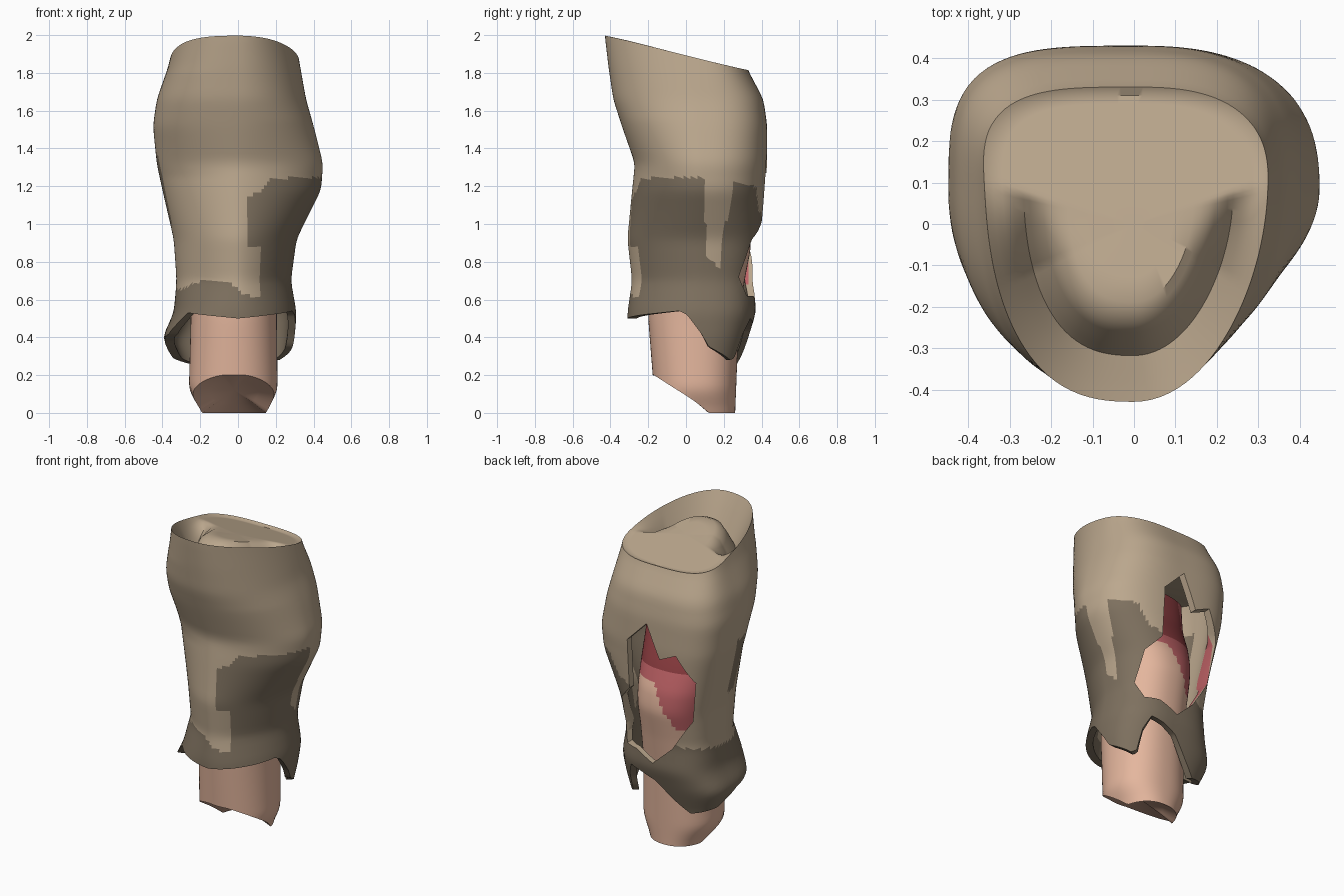
import bpy, bmesh, math

cube = bpy.data.objects.get("Cube")
if cube:
    bpy.data.objects.remove(cube)


def material(name, rgb):
    m = bpy.data.materials.new(name)
    m.use_nodes = True
    m.diffuse_color = (*rgb, 1)
    m.node_tree.nodes["Principled BSDF"].inputs["Base Color"].default_value = (*rgb, 1)
    return m


CLOTH = material("tan cloth", (0.50, 0.39, 0.27))
STAIN = material("stained cloth", (0.21, 0.165, 0.115))
SKIN = material("skin", (0.78, 0.47, 0.34))
FLESH = material("red flesh", (0.51, 0.12, 0.13))
DEEP = material("deep red flesh", (0.26, 0.045, 0.05))


def lerp_table(table, t):
    """Piecewise linear lookup; each row is (key, value, ...)."""
    if t <= table[0][0]:
        return table[0][1:]
    for lo, hi in zip(table, table[1:]):
        if t <= hi[0]:
            f = (t - lo[0]) / max(hi[0] - lo[0], 1e-6)
            return [p + f * (q - p) for p, q in zip(lo[1:], hi[1:])]
    return table[-1][1:]


def soft_table(table, t, w=0.035):
    """Lookup with rounded corners."""
    sets = [lerp_table(table, t + d) for d in (-w, 0, 0, w)]
    return [sum(v) / 4 for v in zip(*sets)]


def outline(rows, cx, cy, ang, z, powers):
    """Point on a lopsided superellipse; powers go by quadrant from +x +y."""
    x0, x1, y0, y1 = soft_table(rows, z)
    c, s = math.cos(ang), math.sin(ang)
    a = x1 - cx if c > 0 else cx - x0
    b = y1 - cy if s > 0 else cy - y0
    n = powers[(0 if c > 0 else 1) if s > 0 else (3 if c > 0 else 2)]
    r = (abs(c / a) ** n + abs(s / b) ** n) ** (-1 / n)
    return cx + r * c, cy + r * s


def loft(name, rings, mats, start, end, rule):
    """Skin a list of vertex rings and close both ends to a centre point."""
    bm = bmesh.new()
    loops = [[bm.verts.new(p) for p in ring] for ring in rings]
    n = len(loops[0])
    for lo, hi in zip(loops, loops[1:]):
        for i in range(n):
            j = (i + 1) % n
            bm.faces.new((lo[i], lo[j], hi[j], hi[i]))
    for loop, centre in ((loops[0], start), (loops[-1], end)):
        tip = bm.verts.new(centre)
        for i in range(n):
            bm.faces.new((loop[i], loop[(i + 1) % n], tip))
    bmesh.ops.recalc_face_normals(bm, faces=bm.faces)
    for f in bm.faces:
        f.material_index = rule(f.calc_center_median())
    mesh = bpy.data.meshes.new(name)
    bm.to_mesh(mesh)
    bm.free()
    for m in mats:
        mesh.materials.append(m)
    obj = bpy.data.objects.new(name, mesh)
    bpy.context.collection.objects.link(obj)
    return obj


def activate(obj):
    bpy.ops.object.select_all(action="DESELECT")
    obj.select_set(True)
    bpy.context.view_layer.objects.active = obj


# Sleeve: height, left/right extents, front/back extents
SLEEVE = [
    (0.24, -.33, .27, -.25, .28), (0.40, -.40, .30, -.31, .33),
    (0.53, -.34, .31, -.31, .37), (0.70, -.325, .28, -.285, .36),
    (0.92, -.34, .31, -.31, .405), (1.18, -.40, .44, -.285, .42),
    (1.32, -.43, .45, -.27, .43), (1.52, -.45, .40, -.34, .43),
    (1.66, -.43, .36, -.385, .41), (1.83, -.37, .33, -.41, .32),
    (2.00, -.33, .30, -.43, .30)]
# Roundness by height: back right, back left, front left, front right quadrants
POWERS = [(.45, 2.5, 3.0, 2.4, 1.9), (.70, 2.5, 3.2, 1.7, 1.65), (1.25, 2.5, 3.5, 1.7, 1.75),
          (1.55, 2.7, 3.5, 2.2, 2.0), (1.80, 2.7, 3.5, 2.6, 2.0)]
# Torn hem height and stain height by angle in degrees
HEM = [(0, .42), (8, .35), (35, .28), (42, .29), (50, .42), (60, .50), (75, .48),
       (95, .44), (120, .33), (140, .25), (165, .29), (185, .38), (205, .42),
       (225, .53), (270, .50), (300, .52), (338, .54), (346, .52), (360, .42)]
STAIN_TOP = [(0, 1.25), (2, 1.25), (5, .83), (19, .77), (23, 1.22), (45, 1.2), (55, 1.08),
             (100, .95), (125, .7), (200, .65), (235, .7), (262, .7), (276, .62),
             (278, 1.15), (290, 1.17), (298, 1.24), (360, 1.25)]
CY = 0.08
SEG, ROWS = 144, 72


def cloth_point(ang, z):
    x, y = outline(SLEEVE, 0, CY, ang, z, lerp_table(POWERS, z))
    return x, y, z


def stain_rule(p):
    deg = math.degrees(math.atan2(p.y - CY, p.x)) % 360
    if 275 < deg < 289 and .62 < p.z < .88:
        return 0
    if 178 < deg < 189 and 1.0 < p.z < 1.36:
        return 1
    return 1 if p.z < lerp_table(STAIN_TOP, deg)[0] else 0


def rim_height(y):
    return 2.0 - 0.25 * (y + 0.43)


angles = [2 * math.pi * i / SEG for i in range(SEG)]
hem = [lerp_table(HEM, math.degrees(a))[0] for a in angles]
rim = [rim_height(cloth_point(a, 1.9)[1]) for a in angles]
outer = [[cloth_point(a, h + (t - h) * k / ROWS) for a, h, t in zip(angles, hem, rim)]
         for k in range(ROWS + 1)]
lining = [[(x * .87, CY + (y - CY) * .87, z) for x, y, z in ring]
          for ring in outer[int(ROWS * .8)::-1]]

# Shoulder end: flush at the back, with a deep groove behind the front lip
GROOVE = [(0, .01), (.44, .015), (.56, .05), (.66, .13), (.74, .20), (.88, .09), (1, 0)]
shoulder = []
for shrink in (.94, .88, .81, .74, .70, .66, .61, .56, .5, .44, .3, .15):
    ring = []
    for x, y, z in outer[-1]:
        w = min(1, max(0, (.1 - y) / .25))
        depth = .01 + (lerp_table(GROOVE, shrink)[0] - .01) * w
        ring.append((x * shrink, y * shrink, rim_height(y * shrink) - depth))
    shoulder.append(ring)
sleeve = loft("torn_sleeve", lining + outer + shoulder, (CLOTH, STAIN, FLESH),
              (0, 0, 1.6), (0, 0, rim_height(0) - .01), stain_rule)

# Jagged tear in the back of the sleeve, raw on the deep part of its left edge
TEAR = [(.23, .72), (.21, .92), (.12, 1.02), (.12, 1.34), (-.02, 1.48), (-.11, 1.27),
        (-.22, 1.32), (-.32, 1.15), (-.28, .88), (-.15, .68), (-.02, .56),
        (.10, .62), (.19, .62)]
cutter = loft("tear_cutter", [[(x, y, z) for x, z in TEAR] for y in (.2, .33, .8)],
              (CLOTH, STAIN, FLESH), (0, .2, 1.0), (0, .8, 1.0),
              lambda p: 2 if p.y < .33 and p.x < -.18 and p.z > .75 else 0)
cutter.hide_render = True
cut = sleeve.modifiers.new("tear", "BOOLEAN")
cut.operation = "DIFFERENCE"
cut.solver = "EXACT"
cut.object = cutter
activate(sleeve)
bpy.ops.object.modifier_apply(modifier="tear")
bpy.data.objects.remove(cutter)
bpy.ops.object.shade_smooth_by_angle(angle=math.radians(40))

# Arm: extents by height, sinking inward inside the wound
ARM = [
    (0.00, -.19, .15, -.17, .26), (0.12, -.26, .21, -.17, .265),
    (0.50, -.25, .205, -.20, .28), (0.70, -.25, .21, -.20, .31),
    (0.88, -.26, .22, -.20, .345), (1.00, -.28, .22, -.20, .33),
    (1.15, -.30, .22, -.20, .27), (1.32, -.30, .22, -.20, .18),
    (1.50, -.30, .22, -.20, .15)]
ARM_SEG, ARM_ROWS = 72, 60
ARM_POWERS = (2.3, 2.3, 2.1, 2.1)


def flesh_rule(p):
    if p.z > 1.12 and p.x > -.24:
        return 2
    edge = min(1.04, max(.78, 1.04 + 1.9 * p.x))
    return 1 if p.z > edge else 0


arm_rings = []
for k in range(ARM_ROWS + 1):
    ring = []
    for i in range(ARM_SEG):
        a = 2 * math.pi * i / ARM_SEG
        y = outline(ARM, -.02, .05, a, .2, ARM_POWERS)[1]
        low = 0.2 * min(1, max(0, (.14 - y) / .31))
        z = low + (1.5 - low) * k / ARM_ROWS
        ring.append((*outline(ARM, -.02, .05, a, z, ARM_POWERS), z))
    arm_rings.append(ring)
# Slightly sunken cut end
inner = [(-.02 + (x + .02) * .6, .05 + (y - .05) * .6, .10 + (z - .08) * .6)
         for x, y, z in arm_rings[0]]
arm = loft("arm_stump", [inner] + arm_rings, (SKIN, FLESH, DEEP),
           (-.02, .05, .12), (-.02, .03, 1.5), flesh_rule)
activate(arm)
bpy.ops.object.shade_smooth_by_angle(angle=math.radians(40))
